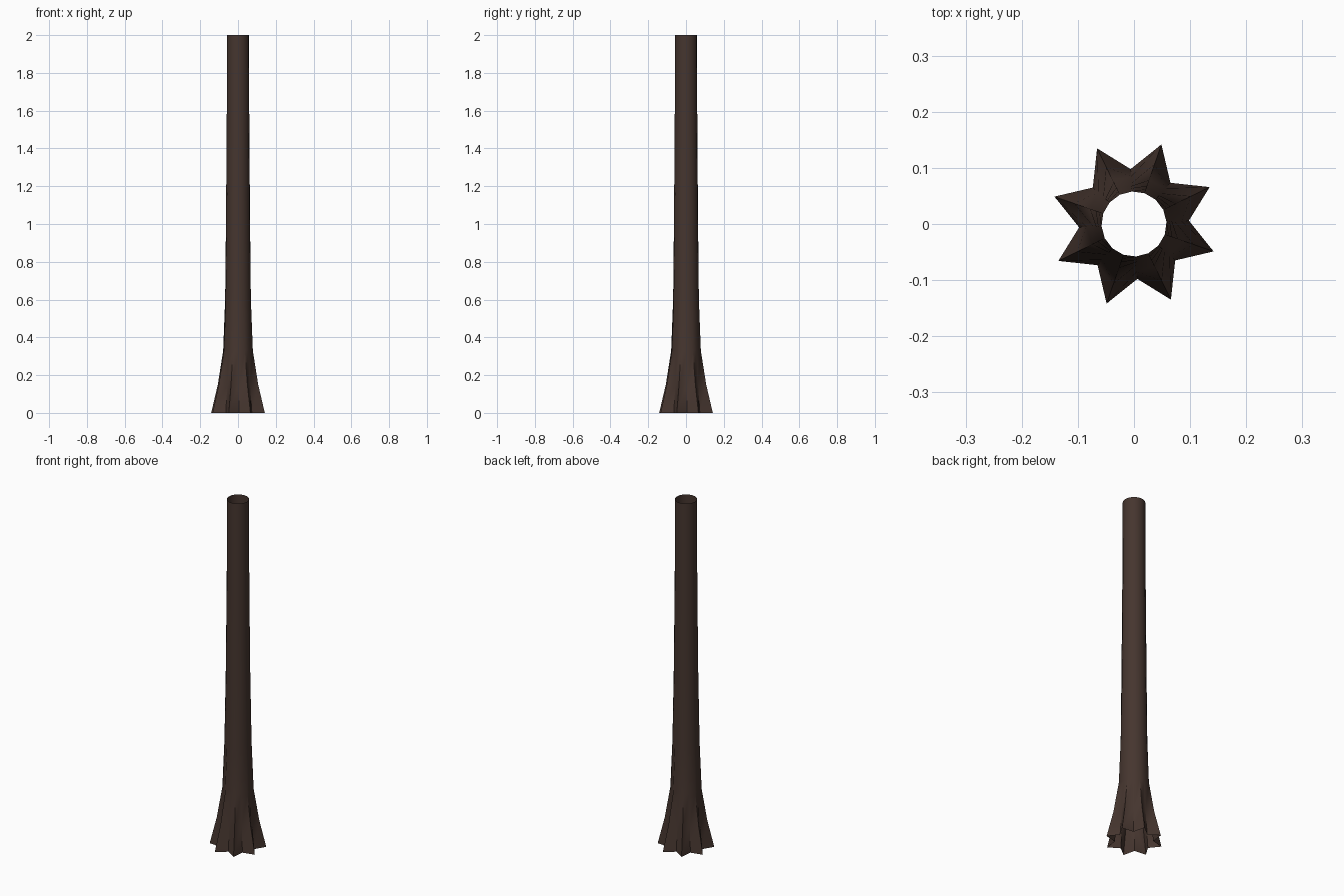
import bpy, bmesh, math

if "Cube" in bpy.data.objects:
    bpy.data.objects.remove(bpy.data.objects["Cube"])

# Rings from root flare to open top: height, ridge radius, valley radius
RINGS = [
    (0.00, 0.150, 0.098),
    (0.15, 0.113, 0.085),
    (0.33, 0.083, 0.073),
    (0.60, 0.072, 0.068),
    (1.00, 0.065, 0.064),
    (1.50, 0.060, 0.060),
    (2.00, 0.058, 0.058),
]
ROOTS = 8
SIDES = ROOTS * 2
START = math.radians(26)

# Trunk: a single-walled open tube with a star-shaped base
bm = bmesh.new()
rows = []
for z, ridge, valley in RINGS:
    row = []
    for i in range(SIDES):
        a = START + 2 * math.pi * i / SIDES
        r = valley if i % 2 else ridge
        row.append(bm.verts.new((r * math.cos(a), r * math.sin(a), z)))
    rows.append(row)
for low, high in zip(rows, rows[1:]):
    for i in range(SIDES):
        j = (i + 1) % SIDES
        bm.faces.new((low[i], low[j], high[j], high[i]))
mesh = bpy.data.meshes.new("trunk")
bm.to_mesh(mesh)
bm.free()
trunk = bpy.data.objects.new("trunk", mesh)
bpy.context.collection.objects.link(trunk)

# Dark bark colour
bark = bpy.data.materials.new("bark")
bark.diffuse_color = (0.06, 0.036, 0.028, 1)
bark.use_nodes = True
bark.node_tree.nodes["Principled BSDF"].inputs["Base Color"].default_value = bark.diffuse_color
mesh.materials.append(bark)

# Soft shading
bpy.context.view_layer.objects.active = trunk
trunk.select_set(True)
bpy.ops.object.shade_smooth_by_angle(angle=math.radians(60))
